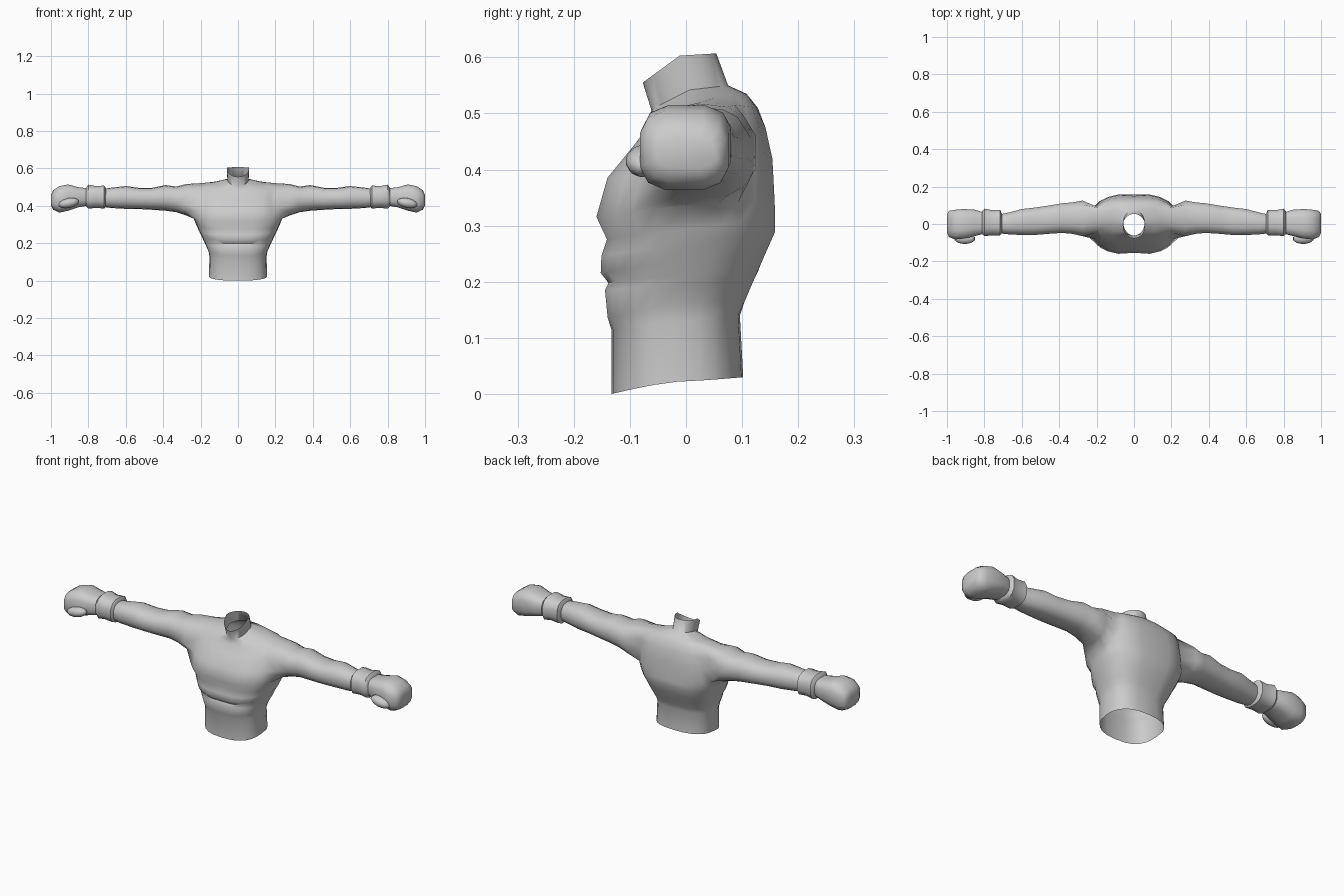
import bpy, bmesh
from math import sin, cos, pi, radians
from mathutils import Matrix


def spow(v, p):
    return (1 if v >= 0 else -1) * abs(v) ** p


def finish(name, bm, angle=50):
    # Right half only: mirror it across x and smooth the soft edges
    bmesh.ops.recalc_face_normals(bm, faces=bm.faces)
    mesh = bpy.data.meshes.new(name)
    bm.to_mesh(mesh)
    bm.free()
    ob = bpy.data.objects.new(name, mesh)
    bpy.context.collection.objects.link(ob)
    mod = ob.modifiers.new("mirror", 'MIRROR')
    mod.merge_threshold = 0.002
    bpy.ops.object.select_all(action='DESELECT')
    ob.select_set(True)
    bpy.context.view_layer.objects.active = ob
    bpy.ops.object.shade_smooth_by_angle(angle=radians(angle))
    return ob


def x_ring(bm, row, angles, p):
    # Rounded cross-section across the arm: x, y min, y max, z min, z max
    x, y0, y1, z0, z1 = row
    return [bm.verts.new((x, (y0 + y1) / 2 + (y1 - y0) / 2 * spow(cos(a), p),
                          (z0 + z1) / 2 + (z1 - z0) / 2 * spow(sin(a), p)))
            for a in angles]


def bridge(bm, a, b):
    n = len(a)
    for i in range(n):
        bm.faces.new((a[i], a[(i + 1) % n], b[(i + 1) % n], b[i]))


def x_loft(name, rows, sides, p):
    bm = bmesh.new()
    angles = [2 * pi * (i + 0.5) / sides for i in range(sides)]
    rings = [x_ring(bm, r, angles, p) for r in rows]
    for a, b in zip(rings, rings[1:]):
        bridge(bm, a, b)
    bm.faces.new(rings[0])
    bm.faces.new(rings[-1])
    return finish(name, bm)


# Torso rings: z front, z side, z back, half width, y front, y back, centre groove
torso = [
    (0.00, 0.022, 0.03, 0.155, -0.133, 0.102, 0),
    (0.115, 0.13, 0.14, 0.153, -0.133, 0.096, 0),
    (0.135, 0.16, 0.17, 0.158, -0.143, 0.110, 0.004),
    (0.185, 0.195, 0.20, 0.175, -0.148, 0.123, 0.004),
    (0.198, 0.21, 0.22, 0.182, -0.141, 0.132, 0.003),
    (0.215, 0.235, 0.245, 0.193, -0.156, 0.143, 0.005),
    (0.245, 0.265, 0.29, 0.208, -0.155, 0.163, 0.006),
    (0.275, 0.295, 0.32, 0.222, -0.145, 0.163, 0.006),
    (0.315, 0.335, 0.35, 0.238, -0.164, 0.162, 0.010),
    (0.385, 0.395, 0.42, 0.232, -0.144, 0.158, 0.008),
    (0.44, 0.46, 0.475, 0.225, -0.098, 0.145, 0.004),
    (0.475, 0.520, 0.510, 0.215, -0.070, 0.128, 0),
    (0.49, 0.526, 0.535, 0.130, -0.064, 0.108, 0),
    (0.507, 0.542, 0.55, 0.057, -0.062, 0.075, 0),
    (0.555, 0.603, 0.607, 0.060, -0.077, 0.054, 0),
]
N, LO, HI, C0, C1 = 12, 8, 11, 4, 8      # columns, arm-hole rows and columns
bm = bmesh.new()
grid = []
for zf, zs, zb, hx, yf, yb, groove in torso:
    ring = []
    for i in range(N + 1):
        a = pi * i / N
        c = cos(a)
        p = 0.78 if hx > 0.1 else 1.0
        x = 0 if i in (0, N) else hx * sin(a) ** p
        y = (yf + yb) / 2 - (yb - yf) / 2 * spow(c, p)
        if i == 0:
            y += groove
        if i == N:
            y -= groove
        z = zs + (zf - zs) * c if c > 0 else zs - (zb - zs) * c
        ring.append(bm.verts.new((x, y, z)))
    grid.append(ring)
for r in range(len(grid) - 1):
    for i in range(N):
        if LO <= r < HI and C0 <= i < C1:
            continue
        bm.faces.new((grid[r][i], grid[r][i + 1], grid[r + 1][i + 1], grid[r + 1][i]))

# Arm grown out of the arm hole
w, h = C1 - C0, HI - LO
loop = ([grid[LO][i] for i in range(C0, C1)] + [grid[r][C1] for r in range(LO, HI)]
        + [grid[HI][i] for i in range(C1, C0, -1)] + [grid[r][C0] for r in range(HI, LO, -1)])
angles = []
for side, count in enumerate((w, h, w, h)):
    angles += [radians(-135 + 90 * side + 90 * k / count) for k in range(count)]
arm = [
    (0.275, -0.068, 0.128, 0.348, 0.517),
    (0.33, -0.055, 0.118, 0.366, 0.503),
    (0.385, -0.050, 0.113, 0.374, 0.511),
    (0.46, -0.055, 0.100, 0.379, 0.496),
    (0.53, -0.061, 0.090, 0.383, 0.496),
    (0.60, -0.061, 0.082, 0.384, 0.506),
    (0.67, -0.057, 0.063, 0.388, 0.498),
    (0.73, -0.050, 0.050, 0.395, 0.490),
]
for row in arm:
    new = x_ring(bm, row, angles, 0.85)
    bridge(bm, loop, new)
    loop = new
finish("torso_and_arms", bm, 60)

# Wrist bands
x_loft("wrist_band", [
    (0.707, -0.052, 0.058, 0.395, 0.497),
    (0.716, -0.063, 0.078, 0.384, 0.510),
    (0.76, -0.062, 0.076, 0.388, 0.507),
    (0.798, -0.067, 0.084, 0.383, 0.515),
    (0.812, -0.056, 0.070, 0.395, 0.500)], 12, 0.75)

# Fists
x_loft("fist", [
    (0.80, -0.052, 0.062, 0.400, 0.495),
    (0.85, -0.066, 0.078, 0.392, 0.500),
    (0.91, -0.080, 0.082, 0.372, 0.516),
    (0.955, -0.084, 0.078, 0.362, 0.507),
    (0.988, -0.072, 0.072, 0.378, 0.485),
    (1.0, -0.050, 0.055, 0.402, 0.458)], 12, 0.65)

# Thumbs folded over the front of each fist
bm = bmesh.new()
bmesh.ops.create_uvsphere(
    bm, u_segments=10, v_segments=7, radius=1,
    matrix=Matrix.Translation((0.905, -0.078, 0.415)) @ Matrix.Rotation(radians(12), 4, 'Y')
    @ Matrix.Diagonal((0.058, 0.03, 0.026, 1)))
finish("thumb", bm, 60)
